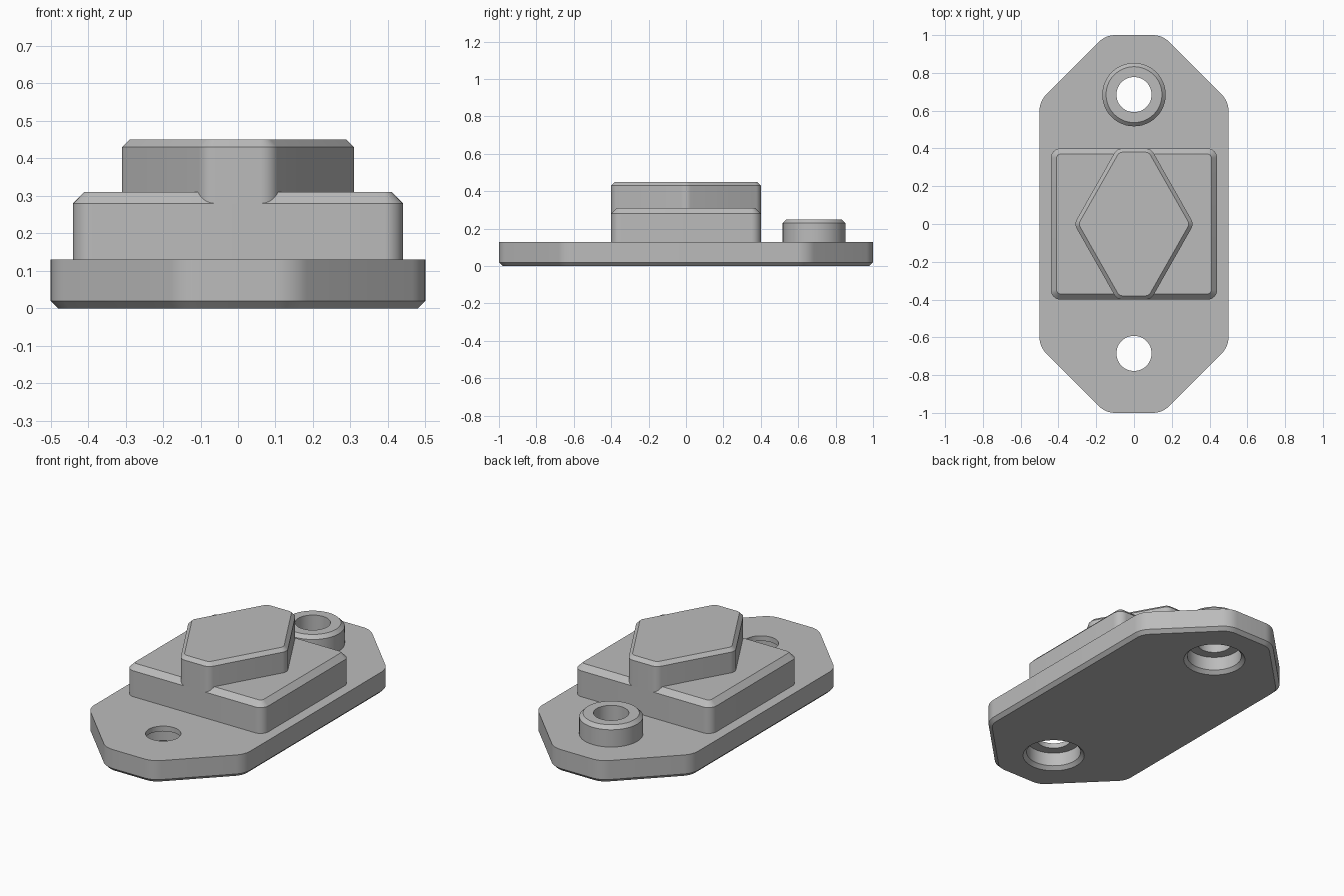
import bpy, bmesh
from math import cos, sin, pi, radians
from mathutils import Vector

if "Cube" in bpy.data.objects:
    bpy.data.objects.remove(bpy.data.objects["Cube"])

grey = bpy.data.materials.new("plain_grey")
grey.use_nodes = True
colour = (0.5, 0.5, 0.5, 1)
grey.diffuse_color = colour
grey.node_tree.nodes["Principled BSDF"].inputs["Base Color"].default_value = colour


def rounded(points, radius, inset=0.0, steps=6):
    """Counter-clockwise convex outline, inset, with rounded corners."""
    pts = [Vector(p) for p in points]
    r = radius - inset
    out = []
    for i, p in enumerate(pts):
        d0 = (p - pts[i - 1]).normalized()
        d1 = (pts[(i + 1) % len(pts)] - p).normalized()
        n0, n1 = Vector((d0.y, -d0.x)), Vector((d1.y, -d1.x))
        centre = p - (n0 + n1) * radius / (1 + n0.dot(n1))
        for k in range(steps + 1):
            n = n0.lerp(n1, k / steps).normalized()
            out.append(centre + n * r)
    return out


def circle(radius, y, count=48):
    return [Vector((radius * cos(2 * pi * i / count), y + radius * sin(2 * pi * i / count)))
            for i in range(count)]


def loft(name, sections, closed=False):
    """Skin a stack of (outline, z) sections; closed joins last to first."""
    bm = bmesh.new()
    rings = [[bm.verts.new((p.x, p.y, z)) for p in outline] for outline, z in sections]
    pairs = list(zip(rings, rings[1:]))
    if closed:
        pairs.append((rings[-1], rings[0]))
    else:
        bm.faces.new(rings[0])
        bm.faces.new(rings[-1])
    for a, b in pairs:
        for i in range(len(a)):
            j = (i + 1) % len(a)
            bm.faces.new((a[i], a[j], b[j], b[i]))
    bmesh.ops.recalc_face_normals(bm, faces=bm.faces)
    mesh = bpy.data.meshes.new(name)
    bm.to_mesh(mesh)
    bm.free()
    mesh.materials.append(grey)
    ob = bpy.data.objects.new(name, mesh)
    bpy.context.collection.objects.link(ob)
    return ob


def chamfered_block(name, points, radius, low, high, chamfer):
    return loft(name, [(rounded(points, radius), low),
                       (rounded(points, radius), high - chamfer),
                       (rounded(points, radius, chamfer), high)])


HOLE_Y, HOLE_R, BORE_R, BOSS_R = 0.685, 0.093, 0.148, 0.168
PLATE_TOP = 0.13

# Base plate: long octagon with a chamfered underside
octagon = [(0.15, -1), (0.5, -0.65), (0.5, 0.65), (0.15, 1),
           (-0.15, 1), (-0.5, 0.65), (-0.5, -0.65), (-0.15, -1)]
plate = loft("base_plate", [(rounded(octagon, 0.12, 0.02), 0),
                            (rounded(octagon, 0.12), 0.02),
                            (rounded(octagon, 0.12), PLATE_TOP)])

# Stepped screw holes, bored from below with a chamfered mouth
for label, y in (("front", -HOLE_Y), ("back", HOLE_Y)):
    cutter = loft(label + "_hole_cutter", [(circle(BORE_R + 0.04, y), -0.02),
                                           (circle(BORE_R, y), 0.02),
                                           (circle(BORE_R, y), 0.1),
                                           (circle(HOLE_R, y), 0.1),
                                           (circle(HOLE_R, y), 0.3)])
    cutter.hide_render = True
    mod = plate.modifiers.new(label + "_hole", 'BOOLEAN')
    mod.object = cutter
    mod.operation = 'DIFFERENCE'
    mod.solver = 'EXACT'
    bpy.context.view_layer.objects.active = plate
    bpy.ops.object.modifier_apply(modifier=mod.name)
    bpy.data.objects.remove(cutter)

# Boss ring around the back hole
boss = loft("back_boss", [(circle(HOLE_R, HOLE_Y), PLATE_TOP),
                          (circle(BOSS_R, HOLE_Y), PLATE_TOP),
                          (circle(BOSS_R, HOLE_Y), 0.23),
                          (circle(BOSS_R - 0.02, HOLE_Y), 0.25),
                          (circle(HOLE_R, HOLE_Y), 0.25)], closed=True)

# Middle block and six-sided top block
rectangle = [(0.44, -0.4), (0.44, 0.4), (-0.44, 0.4), (-0.44, -0.4)]
block = chamfered_block("middle_block", rectangle, 0.05, PLATE_TOP, 0.31, 0.03)
hexagon = [(0.09, -0.4), (0.317, 0), (0.09, 0.4),
           (-0.09, 0.4), (-0.317, 0), (-0.09, -0.4)]
top = chamfered_block("top_block", hexagon, 0.05, 0.28, 0.45, 0.02)

# Smooth the rounded corners, keep the chamfer edges sharp
bpy.ops.object.select_all(action='DESELECT')
for ob in (plate, boss, block, top):
    ob.select_set(True)
bpy.context.view_layer.objects.active = plate
bpy.ops.object.shade_smooth_by_angle(angle=radians(30))
